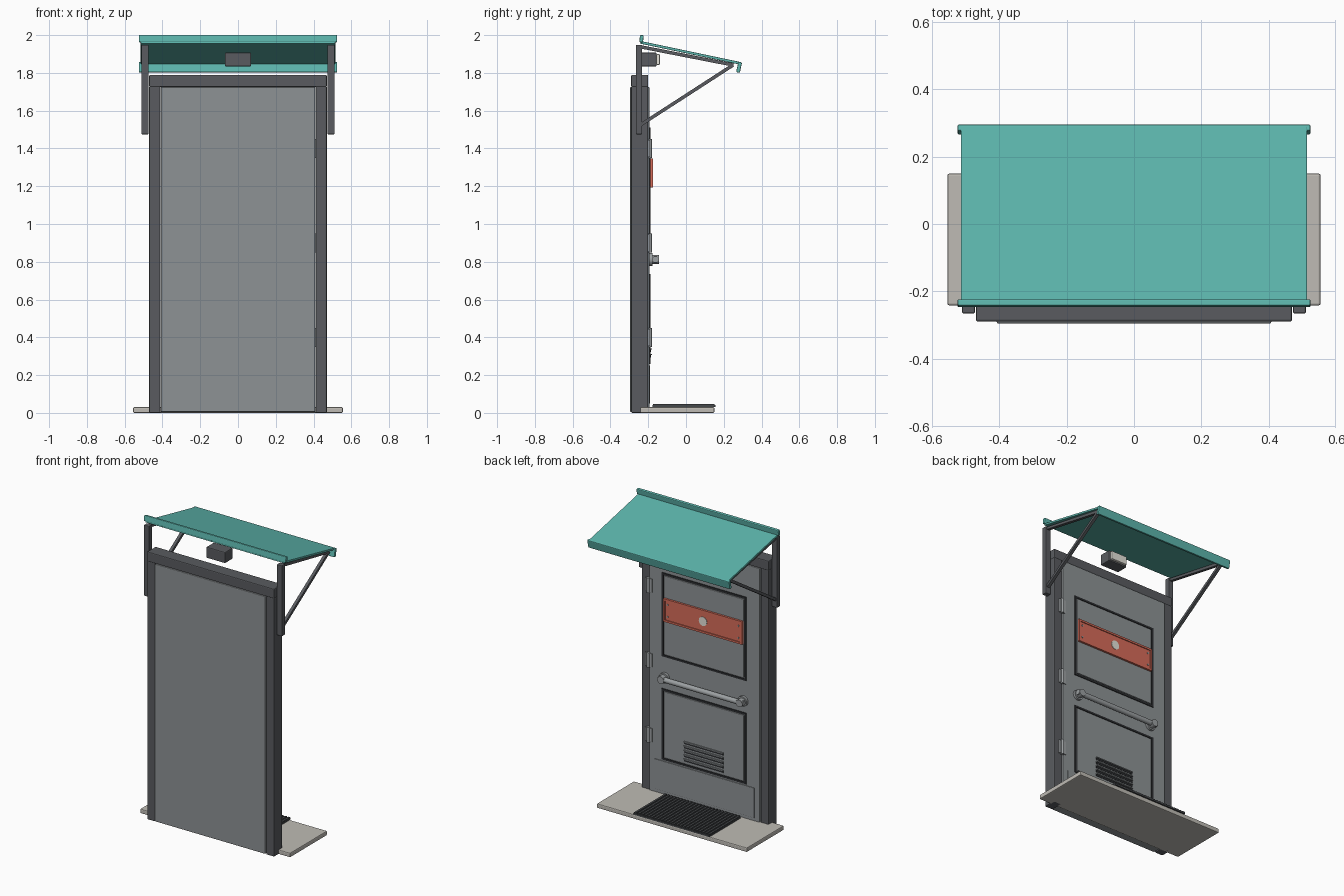
import bpy, math
from mathutils import Vector

if "Cube" in bpy.data.objects:
    bpy.data.objects.remove(bpy.data.objects["Cube"])


def mat(name, r, g, b):
    m = bpy.data.materials.new(name)
    m.diffuse_color = (r, g, b, 1)
    m.use_nodes = True
    m.node_tree.nodes["Principled BSDF"].inputs["Base Color"].default_value = m.diffuse_color
    return m


GREY = mat("door grey", 0.27, 0.29, 0.30)
DARK = mat("dark steel", 0.10, 0.105, 0.115)
BLACK = mat("shadow black", 0.025, 0.027, 0.03)
TEAL = mat("teal sheet", 0.11, 0.47, 0.42)
STONE = mat("pale concrete", 0.52, 0.50, 0.46)
RUBBER = mat("mat rubber", 0.06, 0.065, 0.07)
CORAL = mat("coral sign", 0.68, 0.15, 0.10)
LENS = mat("pale lens", 0.78, 0.76, 0.70)
STEEL = mat("bare steel", 0.33, 0.35, 0.36)


def finish(o, name, m, bevel=0.0):
    o.name = name
    o.data.materials.append(m)
    if bevel:
        b = o.modifiers.new("Bevel", 'BEVEL')
        b.width = bevel
        b.segments = 2
    return o


def box(name, x, y, z, m, bevel=0.0):
    """Box from (min, max) pairs."""
    mid = [(a + b) / 2 for a, b in (x, y, z)]
    size = [b - a for a, b in (x, y, z)]
    bpy.ops.mesh.primitive_cube_add(size=1, location=mid)
    o = bpy.context.object
    for v in o.data.vertices:
        v.co = Vector([v.co[i] * size[i] for i in range(3)])
    return finish(o, name, m, bevel)


def rod(name, a, b, r, m, sides=16):
    a, b = Vector(a), Vector(b)
    bpy.ops.mesh.primitive_cylinder_add(vertices=sides, radius=r, depth=(b - a).length,
                                        location=(a + b) / 2)
    o = bpy.context.object
    o.rotation_euler = (b - a).to_track_quat('Z', 'Y').to_euler()
    bpy.ops.object.shade_smooth_by_angle(angle=math.radians(40))
    return finish(o, name, m)


def strut(name, x, width, a, b, t, m, bevel=0.0):
    """Flat bar in the y-z plane from a to b, t thick, width wide along x."""
    a, b = Vector(a), Vector(b)
    d = b - a
    mid = (a + b) / 2
    o = box(name, (-width / 2, width / 2), (-d.length / 2, d.length / 2), (-t / 2, t / 2), m, bevel)
    o.location = (x, mid.x, mid.y)
    o.rotation_euler = (math.atan2(d.y, d.x), 0, 0)
    return o


def border(name, hx, z0, z1, w, y0, y1, m):
    """Rectangular moulding made of four strips."""
    for s in (-1, 1):
        xs = sorted((s * hx, s * (hx - w)))
        box(name + "_side", xs, (y0, y1), (z0, z1), m)
    box(name + "_bottom", (-hx + w, hx - w), (y0, y1), (z0, z0 + w), m)
    box(name + "_top", (-hx + w, hx - w), (y0, y1), (z1 - w, z1), m)


# Door frame and leaf
for s in (-1, 1):
    box("frame_jamb", sorted((s * 0.41, s * 0.47)), (-0.29, -0.20), (0, 1.73), DARK, 0.006)
box("frame_header", (-0.47, 0.47), (-0.29, -0.20), (1.725, 1.79), DARK, 0.006)
box("door_leaf", (-0.408, 0.408), (-0.296, -0.194), (0.005, 1.725), GREY, 0.004)

# Panel mouldings
for z0, z1 in ((0.95, 1.51), (0.26, 0.735)):
    border("panel_groove", 0.313, z0, z1, 0.013, -0.20, -0.189, BLACK)
    box("panel_face", (-0.295, 0.295), (-0.20, -0.188), (z0 + 0.018, z1 - 0.018), GREY, 0.003)

# Kick plate
box("kick_plate", (-0.37, 0.37), (-0.20, -0.190), (0.05, 0.25), GREY, 0.002)

# Vent slots
for i in range(5):
    z = 0.30 + i * 0.029
    box("vent_slot", (-0.145, 0.145), (-0.19, -0.186), (z - 0.007, z + 0.006), BLACK)
    box("vent_hood", (-0.145, 0.145), (-0.19, -0.181), (z + 0.006, z + 0.012), GREY)

# Sign plate with raised rim, screws and plain disc
box("sign_plate", (-0.29, 0.29), (-0.19, -0.180), (1.195, 1.345), CORAL, 0.002)
border("sign_rim", 0.292, 1.193, 1.347, 0.013, -0.188, -0.174, CORAL)
rod("sign_disc", (0, -0.181, 1.27), (0, -0.177, 1.27), 0.03, LENS, 24)
for s in (-1, 1):
    for z in (1.23, 1.31):
        rod("sign_screw", (s * 0.262, -0.181, z), (s * 0.262, -0.176, z), 0.006, STEEL, 10)

# Pull bar with mounts
rod("pull_bar", (-0.315, -0.162, 0.812), (0.315, -0.162, 0.812), 0.017, STEEL)
for s in (-1, 1):
    rod("bar_rosette", (s * 0.29, -0.195, 0.812), (s * 0.29, -0.178, 0.812), 0.034, STEEL, 20)
    rod("bar_post", (s * 0.29, -0.18, 0.812), (s * 0.29, -0.144, 0.812), 0.024, STEEL)

# Hinges on one side
for z in (0.40, 0.90, 1.40):
    rod("hinge_barrel", (0.412, -0.192, z - 0.05), (0.412, -0.192, z + 0.05), 0.011, STEEL, 12)
    box("hinge_plate", (0.385, 0.435), (-0.205, -0.190), (z - 0.045, z + 0.045), STEEL)

# Doorstep and ribbed mat
box("doorstep", (-0.555, 0.555), (-0.242, 0.15), (0, 0.03), STONE, 0.006)
box("mat_base", (-0.28, 0.28), (-0.178, 0.155), (0.03, 0.041), RUBBER)
for i in range(24):
    x = -0.271 + i * 0.5420 / 23
    box("mat_rib", (x - 0.007, x + 0.007), (-0.175, 0.152), (0.040, 0.046), RUBBER)

# Awning sheet with back and front lips
strut("awning_sheet", 0, 1.03, (-0.242, 1.962), (0.29, 1.85), 0.014, TEAL, 0.003)
strut("awning_back_lip", 0, 1.05, (-0.238, 1.962), (-0.233, 2.0), 0.02, TEAL, 0.005)
strut("awning_front_lip", 0, 1.05, (0.287, 1.857), (0.275, 1.802), 0.02, TEAL, 0.005)

# Awning brackets
for s in (-1, 1):
    x = s * 0.492
    box("bracket_post", (x - 0.019, x + 0.019), (-0.266, -0.232), (1.475, 1.948), DARK, 0.004)
    strut("bracket_arm", x, 0.02, (-0.24, 1.938), (0.25, 1.842), 0.018, DARK)
    strut("bracket_brace", x, 0.02, (-0.24, 1.525), (0.25, 1.842), 0.018, DARK)

# Lamp above the door
box("lamp_body", (-0.07, 0.07), (-0.236, -0.155), (1.834, 1.908), DARK, 0.006)
box("lamp_lens", (-0.06, 0.06), (-0.158, -0.138), (1.843, 1.899), LENS, 0.005)
